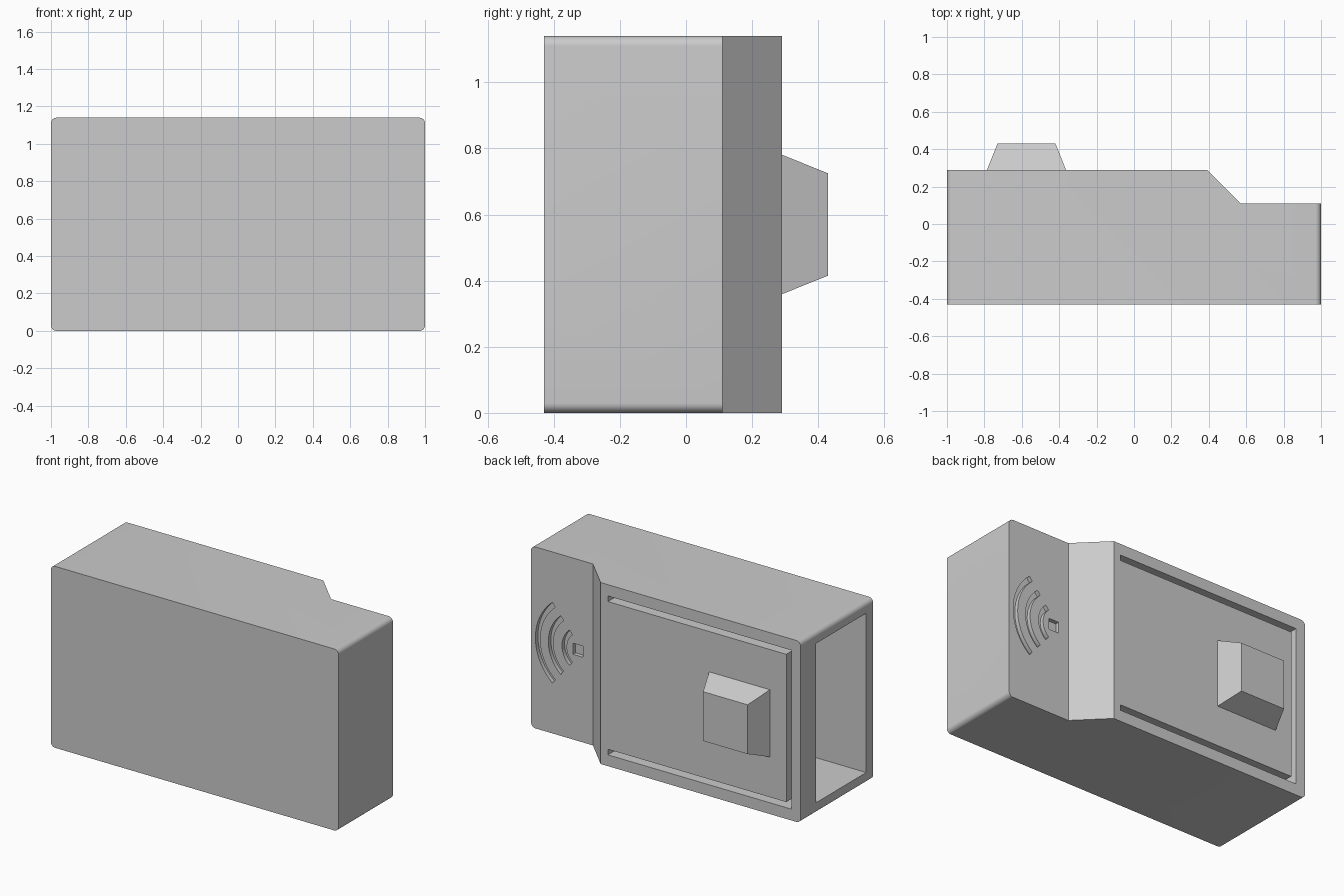
import bpy, bmesh, math
from mathutils import Vector

old = bpy.data.objects.get("Cube")
if old:
    bpy.data.objects.remove(old, do_unlink=True)

GREY = (0.6, 0.6, 0.6, 1)
grey = bpy.data.materials.new("plain grey")
grey.use_nodes = True
grey.diffuse_color = GREY
grey.node_tree.nodes["Principled BSDF"].inputs["Base Color"].default_value = GREY

HEIGHT = 1.14
MID = HEIGHT / 2
FRONT, BACK, LOW = -0.43, 0.29, 0.11
WALL = 0.07


def prism(name, points, sweep):
    """Extrude a closed 3D outline along a vector."""
    bm = bmesh.new()
    face = bm.faces.new([bm.verts.new(p) for p in points])
    out = bmesh.ops.extrude_face_region(bm, geom=[face])
    verts = [g for g in out["geom"] if isinstance(g, bmesh.types.BMVert)]
    bmesh.ops.translate(bm, verts=verts, vec=Vector(sweep))
    bmesh.ops.recalc_face_normals(bm, faces=bm.faces)
    mesh = bpy.data.meshes.new(name)
    bm.to_mesh(mesh)
    bm.free()
    mesh.materials.append(grey)
    obj = bpy.data.objects.new(name, mesh)
    bpy.context.collection.objects.link(obj)
    return obj


def plan(name, outline, z0, z1):
    return prism(name, [(x, y, z0) for x, y in outline], (0, 0, z1 - z0))


def block(name, x0, x1, y0, y1, z0, z1):
    return plan(name, [(x0, y0), (x1, y0), (x1, y1), (x0, y1)], z0, z1)


def carve(target, cutter, operation="DIFFERENCE"):
    """Apply a boolean and discard the helper."""
    mod = target.modifiers.new("carve", "BOOLEAN")
    mod.object, mod.operation, mod.solver = cutter, operation, "EXACT"
    bpy.context.view_layer.objects.active = target
    bpy.ops.object.modifier_apply(modifier=mod.name)
    bpy.data.objects.remove(cutter, do_unlink=True)


# Casing: stepped plan, trimmed to a rounded rectangle
casing = plan("casing", [(-1, FRONT), (1, FRONT), (1, LOW), (0.57, LOW),
                         (0.39, BACK), (-1, BACK)], 0, HEIGHT)
R = 0.03
rounded = []
for i, (sx, sz) in enumerate([(1, 1), (-1, 1), (-1, -1), (1, -1)]):
    for k in range(9):
        a = math.radians(90 * (i + k / 8))
        rounded.append((sx * (1 - R) + R * math.cos(a), -1,
                        MID + sz * (MID - R) + R * math.sin(a)))
carve(casing, prism("rounding", rounded, (0, 2, 0)), "INTERSECT")

# Cavity open at the right end
carve(casing, plan("cavity", [(-1.1, -0.36), (0.93, -0.36), (0.93, 0.04),
                              (0.49, 0.04), (0.39, 0.14), (-1.1, 0.14)],
                   WALL, HEIGHT - WALL))

# U-shaped slot that frees the flexible panel
x0, x1, gap = -0.935, 0.34, 0.035
lo, hi = WALL + 0.001, HEIGHT - WALL - 0.001
u_slot = [(x1, lo), (x0, lo), (x0, hi), (x1, hi), (x1, hi - gap),
          (x0 + gap, hi - gap), (x0 + gap, lo + gap), (x1, lo + gap)]
carve(casing, prism("slot", [(x, 0.1, z) for x, z in u_slot], (0, 0.4, 0)))

# Engraved signal symbol: a square and three arcs
DEPTH = 0.025
carve(casing, block("square", 0.64, 0.71, LOW - DEPTH, LOW + 0.1,
                    MID - 0.035, MID + 0.035))
for radius in (0.145, 0.24, 0.33):
    angles = [math.radians(-50 + 100 * k / 16) for k in range(17)]
    ring = [(radius, a) for a in angles]
    ring += [(radius - 0.032, a) for a in reversed(angles)]
    arc = [(0.64 + r * math.cos(a), LOW - DEPTH, MID + r * math.sin(a))
           for r, a in ring]
    carve(casing, prism("arc", arc, (0, DEPTH + 0.1, 0)))

# Tapered push button on the panel
button = block("push_button", -0.79, -0.36, BACK - 0.01, 0.43, 0.355, 0.785)
for v in button.data.vertices:
    if v.co.y > BACK:
        v.co.x = -0.575 + (v.co.x + 0.575) * 0.72
        v.co.z = MID + (v.co.z - MID) * 0.72

# Smooth only the rounded corners
for obj in (casing, button):
    bpy.ops.object.select_all(action="DESELECT")
    obj.select_set(True)
    bpy.context.view_layer.objects.active = obj
    bpy.ops.object.shade_smooth_by_angle(angle=math.radians(30))
